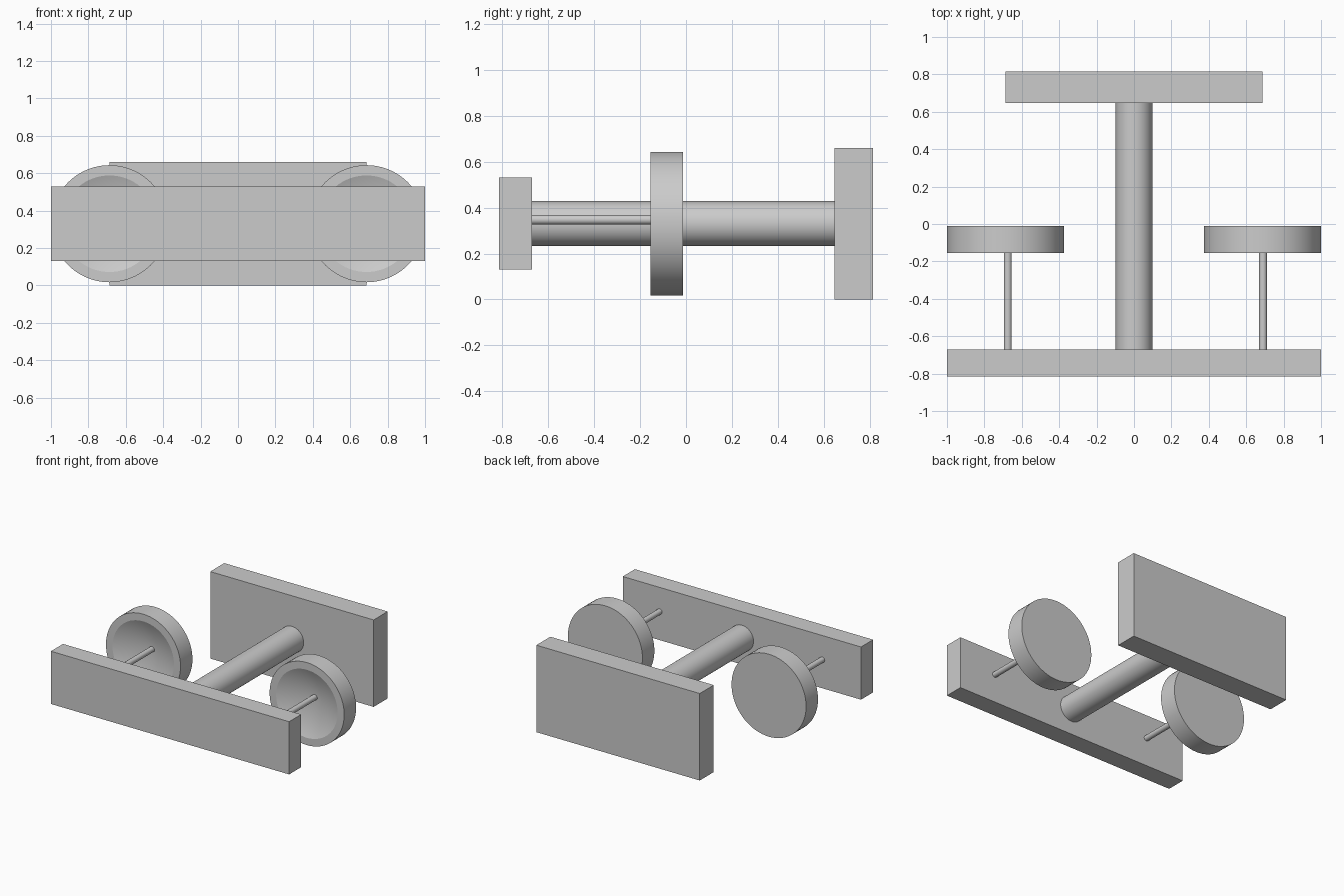
import bpy, bmesh, math
from mathutils import Matrix

if "Cube" in bpy.data.objects:
    bpy.data.objects.remove(bpy.data.objects["Cube"])

AXIS_Z = 0.33   # height of the wheel and beam centres


def make_object(name, bm):
    bmesh.ops.recalc_face_normals(bm, faces=bm.faces)
    mesh = bpy.data.meshes.new(name)
    bm.to_mesh(mesh)
    bm.free()
    obj = bpy.data.objects.new(name, mesh)
    bpy.context.collection.objects.link(obj)
    return obj


def smooth(obj):
    bpy.ops.object.select_all(action='DESELECT')
    obj.select_set(True)
    bpy.context.view_layer.objects.active = obj
    bpy.ops.object.shade_smooth_by_angle(angle=math.radians(20))


def box(name, x, y, z):
    bm = bmesh.new()
    size = [b - a for a, b in (x, y, z)]
    mid = [(a + b) / 2 for a, b in (x, y, z)]
    bmesh.ops.create_cube(bm, size=1,
                          matrix=Matrix.Translation(mid) @ Matrix.Diagonal((*size, 1)))
    return make_object(name, bm)


def lathe(name, profile, x, z, steps):
    """Revolve (radius, y) points around a y-parallel axis at x, z."""
    bm = bmesh.new()
    verts = [bm.verts.new((r, y, 0)) for r, y in profile]
    edges = [bm.edges.new(pair) for pair in zip(verts, verts[1:])]
    bmesh.ops.spin(bm, geom=verts + edges, cent=(0, 0, 0), axis=(0, 1, 0),
                   angle=math.tau, steps=steps, use_duplicate=False)
    bmesh.ops.remove_doubles(bm, verts=bm.verts, dist=1e-5)
    bmesh.ops.translate(bm, verts=bm.verts, vec=(x, 0, z))
    obj = make_object(name, bm)
    smooth(obj)
    return obj


def rod(name, radius, y0, y1, x, z, steps):
    return lathe(name, [(0, y0), (radius, y0), (radius, y1), (0, y1)], x, z, steps)


# Long front bar and taller rear plate
box("front_bar", (-1, 1), (-0.815, -0.67), (0.13, 0.53))
box("rear_plate", (-0.686, 0.686), (0.647, 0.815), (0, 0.66))

# Central beam joining them
rod("centre_beam", 0.098, -0.67, 0.647, 0, AXIS_Z, 48)

# Wheels with a conical dish facing the front, and their thin pins
dish = [(0, -0.052), (0.258, -0.155), (0.313, -0.155), (0.313, -0.012), (0, -0.012)]
for side, wheel_x, pin_x in (("left", -0.687, -0.675), ("right", 0.687, 0.69)):
    lathe(side + "_wheel", dish, wheel_x, AXIS_Z, 72)
    rod(side + "_pin", 0.021, -0.67, -0.05, pin_x, 0.347, 24)
